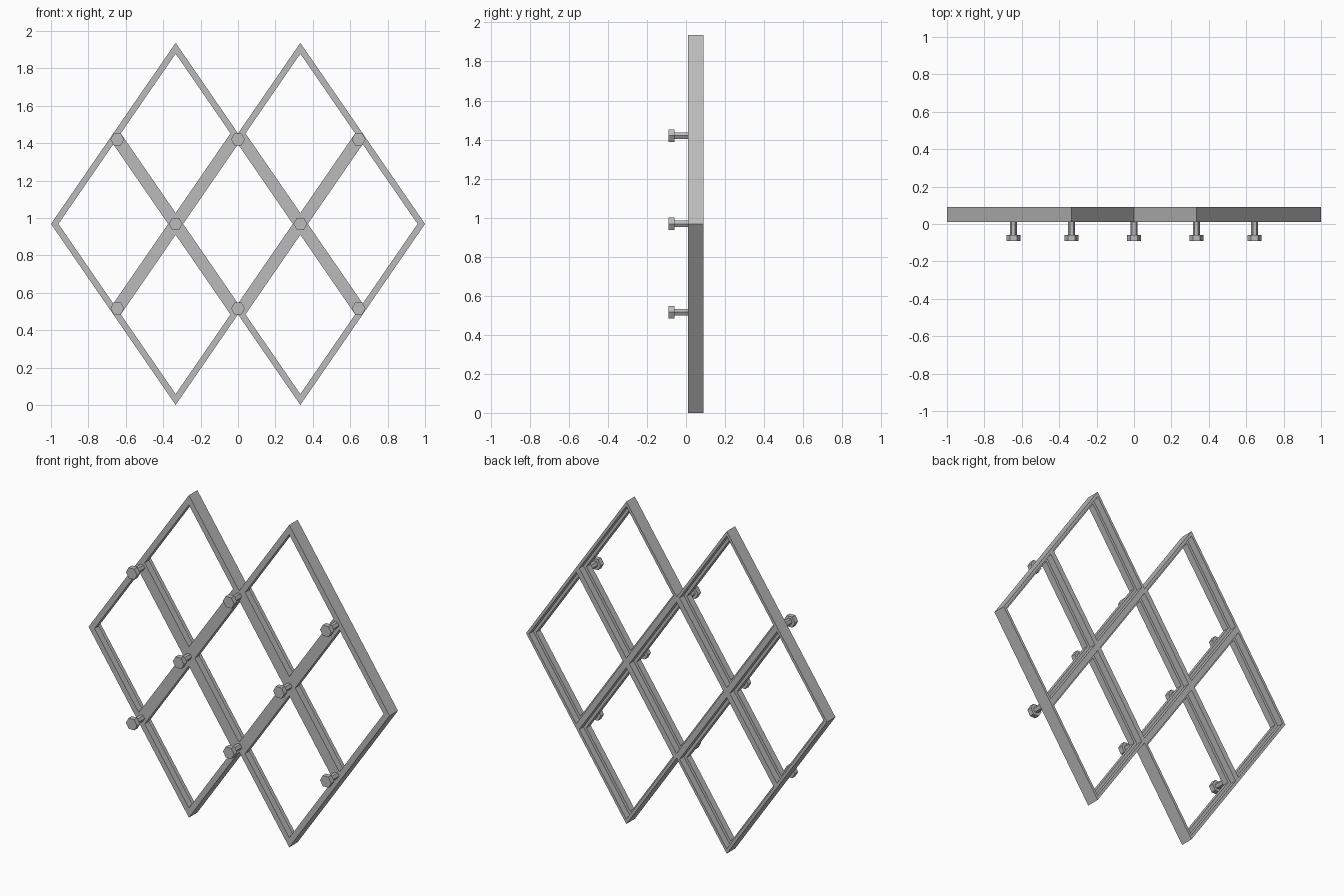
import bpy
import bmesh
import math
from mathutils import Matrix

cube = bpy.data.objects.get("Cube")
if cube:
    bpy.data.objects.remove(cube, do_unlink=True)

HALF_W, HALF_H = 1 / 3, 0.484        # half diagonals of one diamond cell
MID_Z = 2 * HALF_H
FRONT, STEP, BACK = 0.01, 0.05, 0.09  # depths of the rabbeted section
LIP, RIM = 0.88, 0.94                # cell opening at the front and at the back

steel = bpy.data.materials.new("grey_steel")
steel.use_nodes = True
steel.diffuse_color = (0.5, 0.5, 0.5, 1)
steel.node_tree.nodes["Principled BSDF"].inputs["Base Color"].default_value = (0.5, 0.5, 0.5, 1)


def make_object(name, bm):
    bmesh.ops.recalc_face_normals(bm, faces=bm.faces)
    mesh = bpy.data.meshes.new(name)
    bm.to_mesh(mesh)
    bm.free()
    mesh.materials.append(steel)
    obj = bpy.data.objects.new(name, mesh)
    bpy.context.collection.objects.link(obj)
    return obj


# Lattice cells: two above, three across the middle, two below
cells = [(x * HALF_W, MID_Z + row * HALF_H)
         for row, xs in ((1, (-1, 1)), (0, (-2, 0, 2)), (-1, (-1, 1))) for x in xs]
corners = [(1, 0), (0, 1), (-1, 0), (0, -1)]


def corner(cell, i, scale, y):
    cx, cz = corners[i % 4]
    return (cell[0] + cx * HALF_W * scale, y, cell[1] + cz * HALF_H * scale)


def side_key(cell, i):
    a, b = corner(cell, i, 1, 0), corner(cell, i + 1, 1, 0)
    return round((a[0] + b[0]) * 50), round((a[2] + b[2]) * 50)


sides = [side_key(c, i) for c in cells for i in range(4)]

# Lattice frame: stepped section swept around each cell, outer wall only on free sides
section = [(1, FRONT), (LIP, FRONT), (LIP, STEP), (RIM, STEP), (RIM, BACK), (1, BACK)]
bm = bmesh.new()
for cell in cells:
    for i in range(4):
        strips = list(zip(section, section[1:]))
        if sides.count(side_key(cell, i)) == 1:
            strips.append((section[-1], section[0]))
        for p, q in strips:
            ring = [corner(cell, i, *p), corner(cell, i + 1, *p),
                    corner(cell, i + 1, *q), corner(cell, i, *q)]
            bm.faces.new([bm.verts.new(v) for v in ring])
bmesh.ops.remove_doubles(bm, verts=bm.verts, dist=0.0005)
bmesh.ops.dissolve_limit(bm, angle_limit=0.01, verts=bm.verts, edges=bm.edges)
make_object("lattice_frame", bm)


# Hexagonal bolts standing out of the front
def add_hex(bm, x, z, radius, y0, y1):
    place = (Matrix.Translation((x, (y0 + y1) / 2, z))
             @ Matrix.Rotation(math.pi / 2, 4, 'X') @ Matrix.Rotation(math.pi / 2, 4, 'Z'))
    bmesh.ops.create_cone(bm, cap_ends=True, segments=6, radius1=radius,
                          radius2=radius, depth=y1 - y0, matrix=place)


bolt_rows = [(0, (-HALF_W, HALF_W)), (0.452, (-0.645, 0, 0.645)), (-0.452, (-0.645, 0, 0.645))]
for dz, xs in bolt_rows:
    for x in xs:
        bm = bmesh.new()
        add_hex(bm, x, MID_Z + dz, 0.037, -0.09, -0.06)
        add_hex(bm, x, MID_Z + dz, 0.019, -0.06, FRONT + 0.005)
        make_object("bolt", bm)
